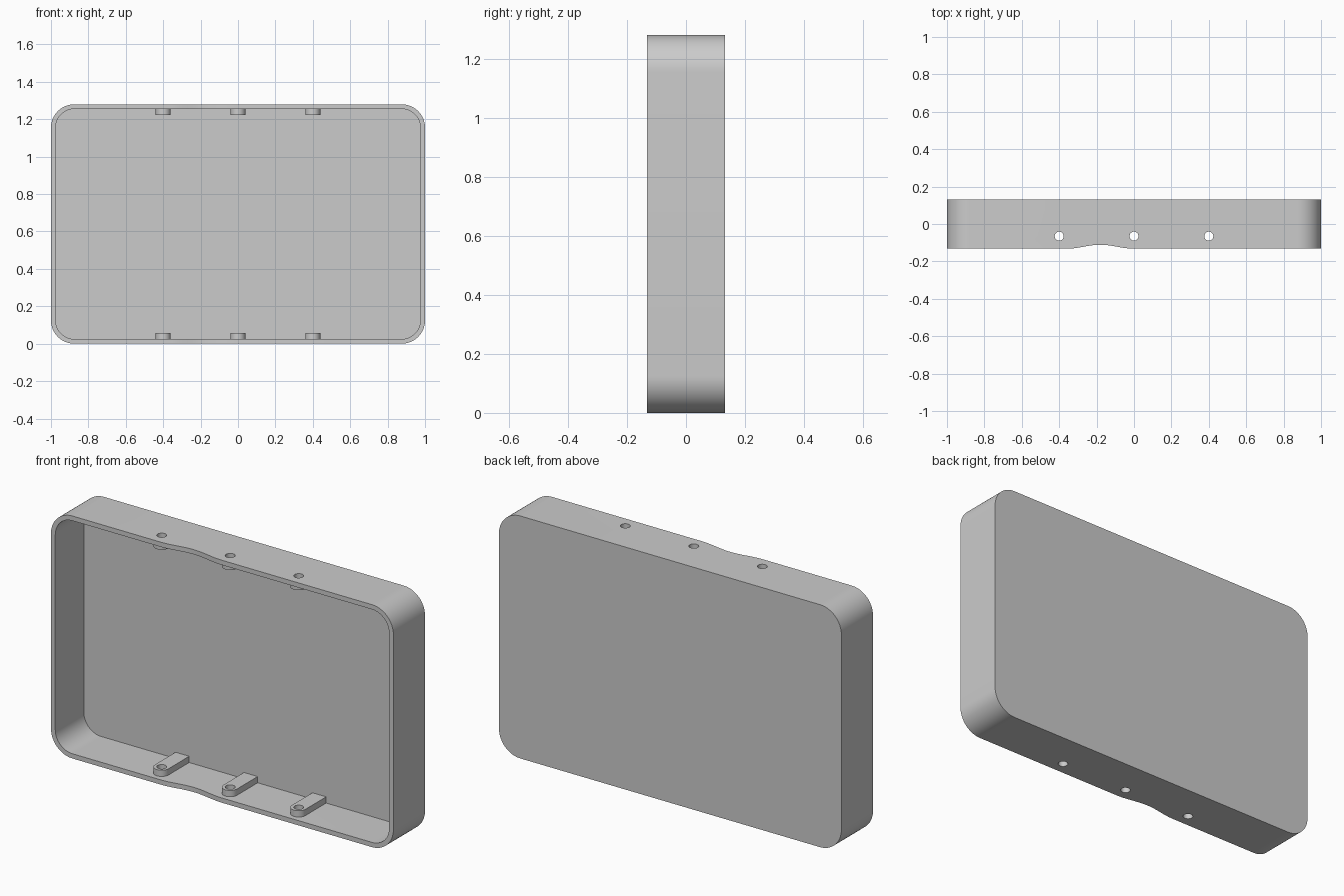
import bpy
import bmesh
import math

if "Cube" in bpy.data.objects:
    bpy.data.objects.remove(bpy.data.objects["Cube"])

WIDTH, HEIGHT, DEPTH = 2.0, 1.28, 0.264
WALL, RADIUS = 0.025, 0.125
FRONT, BACK = -DEPTH / 2, DEPTH / 2
HOLE_Y, HOLE_R, TAB_R, TAB_Z = -0.065, 0.024, 0.04, 0.058
TAB_XS = (-0.4, 0.0, 0.4)
NOTCH_X, NOTCH_HALF, NOTCH_DEEP = -0.18, 0.18, 0.021

grey = bpy.data.materials.new("light grey")
grey.use_nodes = True
colour = (0.6, 0.6, 0.6, 1)
grey.diffuse_color = colour
grey.node_tree.nodes["Principled BSDF"].inputs["Base Color"].default_value = colour


def make_object(name, bm):
    bmesh.ops.recalc_face_normals(bm, faces=bm.faces)
    mesh = bpy.data.meshes.new(name)
    bm.to_mesh(mesh)
    bm.free()
    mesh.materials.append(grey)
    obj = bpy.data.objects.new(name, mesh)
    bpy.context.collection.objects.link(obj)
    return obj


def activate(obj):
    bpy.ops.object.select_all(action="DESELECT")
    obj.select_set(True)
    bpy.context.view_layer.objects.active = obj


def outline(inset):
    """Rounded rectangle in x and z, with extra points along the notch."""
    r = RADIUS - inset
    cx, cz = WIDTH / 2 - RADIUS, HEIGHT / 2 - RADIUS
    steps = 16
    notch = [NOTCH_X + NOTCH_HALF * (2 * i / 24 - 1) for i in range(25)]
    points = []
    for quarter, (sx, sz) in enumerate([(1, 1), (-1, 1), (-1, -1), (1, -1)]):
        for i in range(steps + 1):
            a = math.pi / 2 * (quarter + i / steps)
            points.append((sx * cx + r * math.cos(a), sz * cz + r * math.sin(a)))
        if quarter == 0:
            points += [(x, cz + r) for x in reversed(notch)]
        if quarter == 2:
            points += [(x, -cz - r) for x in notch]
    return [(x, z + HEIGHT / 2) for x, z in points]


def front_edge(x):
    t = (x - NOTCH_X) / NOTCH_HALF
    dip = NOTCH_DEEP * (1 + math.cos(math.pi * t)) / 2 if abs(t) < 1 else 0
    return FRONT + dip


# Open tray: outer skin, rim, inner skin and two panel faces
bm = bmesh.new()
outer, inner = outline(0), outline(WALL)
rings = [
    [bm.verts.new((x, BACK, z)) for x, z in outer],
    [bm.verts.new((x, front_edge(x), z)) for x, z in outer],
    [bm.verts.new((x, front_edge(x), z)) for x, z in inner],
    [bm.verts.new((x, BACK - WALL, z)) for x, z in inner],
]
for a, b in zip(rings, rings[1:]):
    for i in range(len(a)):
        j = (i + 1) % len(a)
        bm.faces.new((a[i], a[j], b[j], b[i]))
bm.faces.new(rings[0])
bm.faces.new(rings[-1])
parts = [make_object("tray", bm)]


# Mounting tabs with a rounded front end, on the lower and upper walls
def make_tab(name, x, z0, z1):
    bm = bmesh.new()
    end = BACK - WALL / 2
    profile = [(x + TAB_R, end), (x - TAB_R, end)]
    for i in range(17):
        a = math.pi * (1 + i / 16)
        profile.append((x + TAB_R * math.cos(a), HOLE_Y + TAB_R * math.sin(a)))
    face = bm.faces.new([bm.verts.new((px, py, z0)) for px, py in profile])
    lifted = bmesh.ops.extrude_face_region(bm, geom=[face])["geom"]
    verts = [v for v in lifted if isinstance(v, bmesh.types.BMVert)]
    bmesh.ops.translate(bm, verts=verts, vec=(0, 0, z1 - z0))
    return make_object(name, bm)


for side, x in zip(("left", "middle", "right"), reversed(TAB_XS)):
    parts.append(make_tab("lower_tab_" + side, x, WALL / 2, TAB_Z))
    parts.append(make_tab("upper_tab_" + side, x, HEIGHT - TAB_Z, HEIGHT - WALL / 2))

# Screw holes right through walls and tabs
bm = bmesh.new()
for x in TAB_XS:
    made = bmesh.ops.create_cone(bm, cap_ends=True, segments=32, radius1=HOLE_R,
                                 radius2=HOLE_R, depth=HEIGHT + 0.2)
    bmesh.ops.translate(bm, verts=made["verts"], vec=(x, HOLE_Y, HEIGHT / 2))
cutter = make_object("hole_cutter", bm)
cutter.hide_render = True

for obj in parts:
    activate(obj)
    cut = obj.modifiers.new("holes", "BOOLEAN")
    cut.operation = "DIFFERENCE"
    cut.solver = "EXACT"
    cut.object = cutter
    bpy.ops.object.modifier_apply(modifier=cut.name)
    bpy.ops.object.shade_smooth_by_angle(angle=math.radians(30))

bpy.data.objects.remove(cutter)
